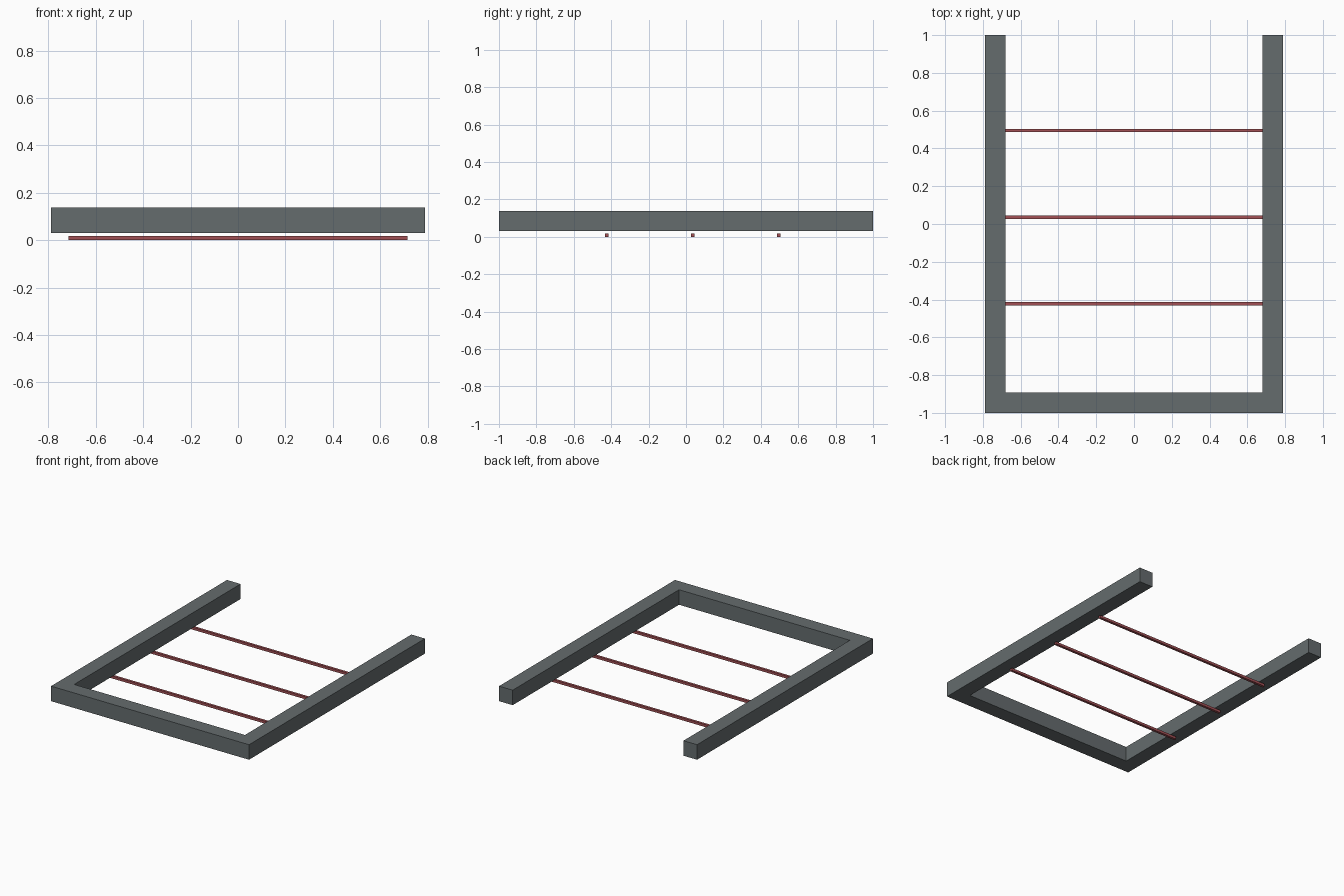
import bpy
import bmesh

if "Cube" in bpy.data.objects:
    bpy.data.objects.remove(bpy.data.objects["Cube"])

X, T = 0.788, 0.108       # frame half width, beam thickness
Z0, Z1 = 0.03, 0.138      # frame underside and top
BAR = 0.018               # rod thickness


def prism(name, outline, z0, z1):
    """Extrude a flat outline from z0 up to z1."""
    bm = bmesh.new()
    face = bm.faces.new([bm.verts.new((x, y, z0)) for x, y in outline])
    ext = bmesh.ops.extrude_face_region(bm, geom=[face])
    top = [v for v in ext["geom"] if isinstance(v, bmesh.types.BMVert)]
    bmesh.ops.translate(bm, verts=top, vec=(0, 0, z1 - z0))
    bmesh.ops.recalc_face_normals(bm, faces=bm.faces)
    mesh = bpy.data.meshes.new(name)
    bm.to_mesh(mesh)
    bm.free()
    obj = bpy.data.objects.new(name, mesh)
    bpy.context.collection.objects.link(obj)
    return obj


def material(name, color):
    mat = bpy.data.materials.new(name)
    mat.diffuse_color = color
    mat.use_nodes = True
    mat.node_tree.nodes["Principled BSDF"].inputs["Base Color"].default_value = mat.diffuse_color
    return mat


dark = material("dark_grey", (0.13, 0.15, 0.155, 1))
red = material("dull_red", (0.36, 0.08, 0.09, 1))

# U-shaped frame, open at the back
i = X - T
frame = prism("frame", [(-X, -1), (X, -1), (X, 1), (i, 1), (i, -1 + T),
                        (-i, -1 + T), (-i, 1), (-X, 1)], Z0, Z1)
frame.data.materials.append(dark)

# Three thin cross rods below the frame
for n, y in enumerate((-0.423, 0.036, 0.495)):
    h = BAR / 2
    rod = prism(f"cross_rod_{n + 1}", [(-0.715, y - h), (0.715, y - h),
                                       (0.715, y + h), (-0.715, y + h)], 0, BAR)
    rod.data.materials.append(red)
